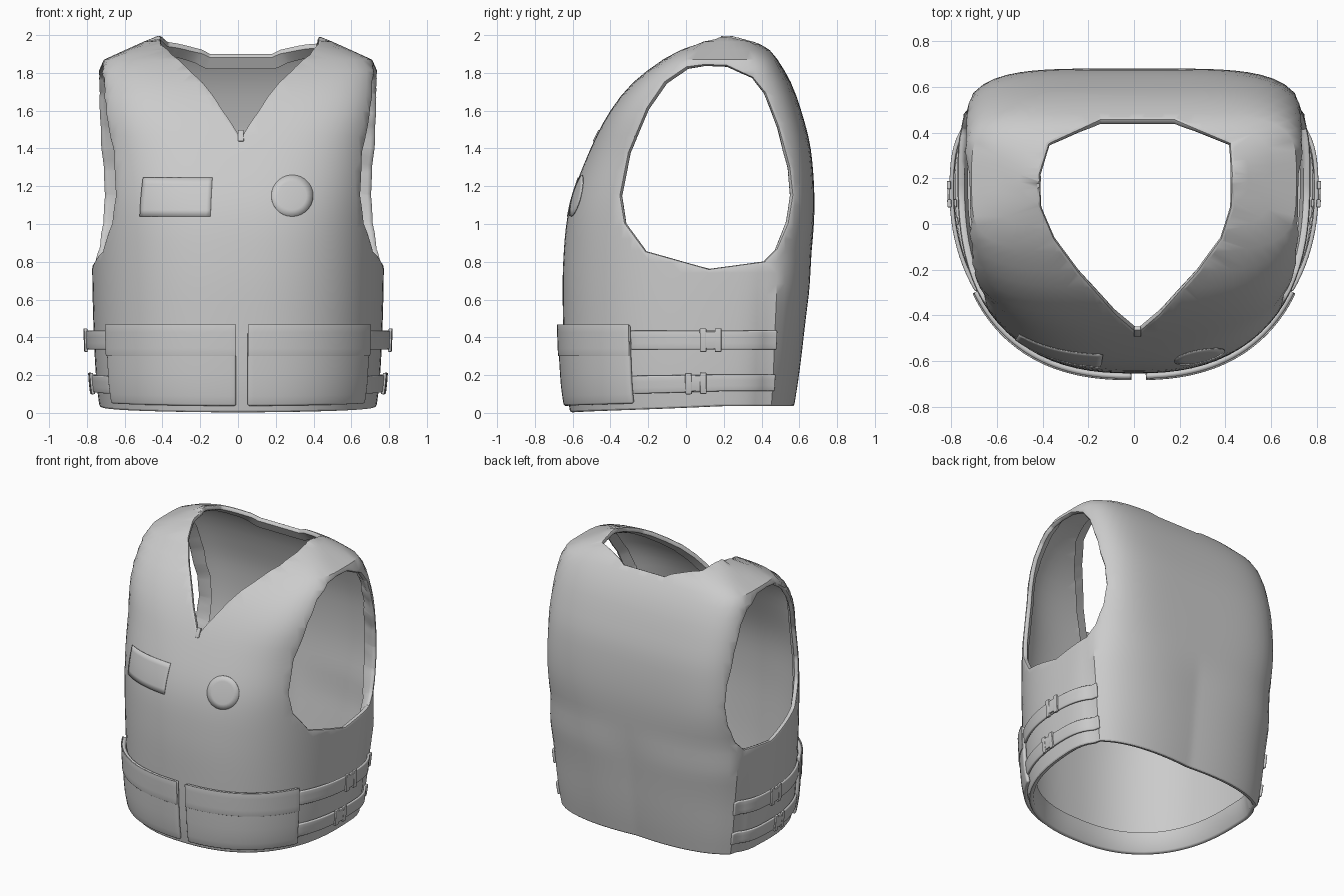
import bpy, bmesh, math
from mathutils import Vector

if "Cube" in bpy.data.objects:
    bpy.data.objects.remove(bpy.data.objects["Cube"])

YC = 0.2  # ring centre in y
# z, half width, front y, back y, front roundness, back roundness
ROWS = [(.012, .735, -.615, .565, 2.4, 2.9), (.15, .75, -.635, .585, 2.45, 2.9),
        (.45, .765, -.65, .62, 2.45, 3), (.8, .772, -.65, .66, 2.5, 3.6),
        (1.1, .765, -.615, .68, 2.7, 4.5), (1.4, .76, -.505, .66, 3.1, 4.7),
        (1.6, .755, -.40, .61, 3.8, 4.7), (1.75, .745, -.28, .555, 4.2, 4.5),
        (1.87, .71, -.125, .485, 4.5, 4.3), (1.92, .60, -.04, .445, 4, 4),
        (1.965, .50, .06, .38, 3.5, 3.5), (2.0, .415, .16, .29, 3, 3)]
SEAM = 0.34  # angle of the back panel edge


def section(z):
    z = min(max(z, ROWS[0][0]), ROWS[-1][0])
    i = 0
    while i < len(ROWS) - 2 and z > ROWS[i + 1][0]:
        i += 1
    a, b = ROWS[i], ROWS[i + 1]
    p, q = ROWS[max(i - 1, 0)], ROWS[min(i + 2, len(ROWS) - 1)]
    d = b[0] - a[0]
    t = (z - a[0]) / d
    out = []
    for k in range(1, 6):
        m0 = (b[k] - p[k]) / (b[0] - p[0]) * d
        m1 = (q[k] - a[k]) / (q[0] - a[0]) * d
        out.append((2*t**3 - 3*t*t + 1) * a[k] + (t**3 - 2*t*t + t) * m0
                   + (3*t*t - 2*t**3) * b[k] + (t**3 - t*t) * m1)
    return out


def surf(ang, z, off=0.0):
    """Point on the torso at an angle and height, pushed out by off."""
    hx, yf, yb, nf, nb = section(z)
    c, s = math.cos(ang), math.sin(ang)
    hy, n = (yb - YC, nb) if s > 0 else (YC - yf, nf)
    r = (abs(c / hx) ** n + abs(s / hy) ** n) ** (-1 / n) + off
    if s > math.sin(SEAM):  # raised back panel, strongest at its side edge
        r += .028 * min(1, max(0, (.85 - z) / .2)) * abs(c)
    lift = .035 * min(1, 1 + s) * max(0, 1 - z / .3)
    return Vector((r * c, YC + r * s, z + lift))


def front_ang(x, z):
    a = -math.pi / 2
    for _ in range(15):
        a = math.atan2(surf(a, z).y - YC, x)
    return a


def add_object(name, bm, angle=35):
    me = bpy.data.meshes.new(name)
    bm.to_mesh(me)
    bm.free()
    ob = bpy.data.objects.new(name, me)
    bpy.context.collection.objects.link(ob)
    smooth(ob, angle)
    return ob


def smooth(ob, angle):
    bpy.ops.object.select_all(action='DESELECT')
    ob.select_set(True)
    bpy.context.view_layer.objects.active = ob
    bpy.ops.object.shade_smooth_by_angle(angle=math.radians(angle))


def prism(name, pts, lo, hi, place):
    bm = bmesh.new()
    a = [bm.verts.new(place(p, lo)) for p in pts]
    b = [bm.verts.new(place(p, hi)) for p in pts]
    bm.faces.new(a)
    bm.faces.new(b)
    for i in range(len(pts)):
        j = (i + 1) % len(pts)
        bm.faces.new((a[i], a[j], b[j], b[i]))
    bmesh.ops.recalc_face_normals(bm, faces=bm.faces)
    for f in bm.faces:
        f.material_index = 1
    ob = add_object(name, bm)
    ob.hide_render = True
    return ob


# vest shell: closed loft first, openings cut afterwards
N = 96
zs = []
for lo, hi in zip(ROWS, ROWS[1:]):
    k = max(1, round((hi[0] - lo[0]) / .06))
    zs += [lo[0] + (hi[0] - lo[0]) * i / k for i in range(k)]
zs.append(2.0)
bm = bmesh.new()
rings = [[bm.verts.new(surf(2 * math.pi * (i + .5) / N, z)) for i in range(N)] for z in zs]
for r0, r1 in zip(rings, rings[1:]):
    for i in range(N):
        j = (i + 1) % N
        bm.faces.new((r0[i], r0[j], r1[j], r1[i]))
bm.faces.new(rings[0][::-1]).material_index = 1
bm.faces.new(rings[-1]).material_index = 1
vest = add_object("vest_shell", bm)

arm = [(.0, 1.842), (.1, 1.855), (.22, 1.85), (.36, 1.785), (.43, 1.70), (.50, 1.52),
       (.56, 1.30), (.575, 1.15), (.55, 1.0), (.49, .86), (.42, .79), (.12, .75),
       (-.22, .845), (-.335, 1.0), (-.36, 1.15), (-.315, 1.38), (-.215, 1.62), (-.12, 1.76)]
neck = [(.435, .07), (.44, .22), (.43, .36), (.18, .465), (-.15, .465), (-.38, .36),
        (-.425, .22), (-.42, .07), (-.36, -.07), (-.25, -.22), (-.09, -.40), (.015, -.49),
        (.12, -.40), (.28, -.22), (.39, -.07)]
cutters = [prism("armhole_cutter", arm, -2, 2, lambda p, d: (d, p[0], p[1])),
           prism("neck_cutter", neck, 1.2, 2.5, lambda p, d: (p[0], p[1], d))]
mats = [bpy.data.materials.new(n) for n in ("outer_tag", "cut_tag")]
for ob in [vest] + cutters:
    for m in mats:
        ob.data.materials.append(m)
for c in cutters:
    mod = vest.modifiers.new("cut", 'BOOLEAN')
    mod.object, mod.operation, mod.solver = c, 'DIFFERENCE', 'EXACT'
dg = bpy.context.evaluated_depsgraph_get()
bm = bmesh.new()
bm.from_mesh(bpy.data.meshes.new_from_object(vest.evaluated_get(dg)))
vest.modifiers.clear()
for c in cutters:
    bpy.data.objects.remove(c)

# open the holes, then fold every free edge back inside as a hem
bmesh.ops.delete(bm, geom=[f for f in bm.faces if f.material_index == 1], context='FACES')
bmesh.ops.remove_doubles(bm, verts=bm.verts, dist=.005)
bm.normal_update()
loops = []
for e in bm.edges:
    if e.is_boundary:
        l = e.link_loops[0]
        loops.append((l.vert, l.link_loop_next.vert))
norm = {v: sum((f.normal * f.calc_area() for f in v.link_faces), Vector()).normalized()
        for e in loops for v in e}
for _ in range(2):
    new = {v: n.copy() for v, n in norm.items()}
    for a, b in loops:
        new[a] += norm[b]
        new[b] += norm[a]
    norm = {v: n.normalized() for v, n in new.items()}
out = {v: Vector() for v in norm}
for a, b in loops:
    h = (b.co - a.co).cross(norm[a] + norm[b])
    out[a] += h
    out[b] += h
layers = {}
for v, n in norm.items():
    h = out[v].normalized()
    x, y, z = v.co
    back, deep = -.06, .045
    if z < .1:
        back, deep = -.12, .075
    elif abs(x) > .5 and y > .3 and z < 1.75:
        deep = .075
    layers[v] = [v] + [bm.verts.new(v.co + h * p - n * q)
                       for p, q in ((.009, .004), (.012, .016), (.006, .03), (back, deep))]
for a, b in loops:
    for k in range(4):
        bm.faces.new((layers[b][k], layers[a][k], layers[a][k + 1], layers[b][k + 1]))
bm.to_mesh(vest.data)
bm.free()
vest.data.materials.clear()
smooth(vest, 50)


def patch(name, a0, a1, z0, z1, off, thick, bow=0.0, bevel=0.0, nu=16, nv=6):
    """Curved panel lying on the torso."""
    bm = bmesh.new()
    g = [[bm.verts.new(surf(a0 + (a1 - a0) * i / nu, z0 + (z1 - z0) * j / nv,
                            off + thick + bow * math.sin(math.pi * i / nu)))
          for i in range(nu + 1)] for j in range(nv + 1)]
    for j in range(nv):
        for i in range(nu):
            bm.faces.new((g[j][i], g[j][i + 1], g[j + 1][i + 1], g[j + 1][i]))
    if a1 < a0:
        bmesh.ops.reverse_faces(bm, faces=bm.faces)
    ob = add_object(name, bm, 40)
    s = ob.modifiers.new("thickness", 'SOLIDIFY')
    s.thickness, s.offset = thick, -1
    if bevel:
        b = ob.modifiers.new("soft_edge", 'BEVEL')
        b.width, b.segments, b.limit_method = bevel, 3, 'ANGLE'
        b.angle_limit = math.radians(50)
    return ob


for side, sx, inner in (("left", 1, .05), ("right", -1, -.01)):
    def at(a):
        return a if sx > 0 else -math.pi - a
    edge = at(math.atan2(-.5, .70))
    # waist pouch with flap
    a0 = front_ang(inner, .25)
    patch("pouch_" + side, a0, edge, .035, .465, .002, .026, 0, .012, 24, 8)
    patch("pouch_flap_" + side, a0, edge, .30, .468, .026, .007, 0, .003, 24, 4)
    # side straps with buckles
    for k, (zc, yb, bow) in enumerate(((.385, .135, .024), (.14, .055, .012))):
        n = f"{side}_{k + 1}"
        patch("side_strap_" + n, edge, at(SEAM + .03), zc - .05, zc + .05, .002, .018, bow,
              .007, 20, 3)
        base = .012 + bow
        mid = math.atan2(yb - YC, .78)
        for part, d0, d1, hz, t in (("body", -.055, .055, .045, .016),
                                    ("front_bar", -.072, -.03, .062, .018),
                                    ("back_bar", .025, .068, .062, .018)):
            patch(f"buckle_{part}_{n}", at(mid + d0), at(mid + d1), zc - hz, zc + hz,
                  base, t, 0, .004, 4, 2)

# chest patches
patch("chest_patch", front_ang(-.51, 1.15), front_ang(-.14, 1.15), 1.04, 1.245, .003, .004)
bm = bmesh.new()
prev = None
for r in (.11, .075, .04):
    ring = []
    for i in range(28):
        t = 2 * math.pi * i / 28
        x, z = .285 + r * math.cos(t), 1.15 + r * math.sin(t)
        ring.append(bm.verts.new(surf(front_ang(x, z), z, .007)))
    if prev:
        for i in range(28):
            j = (i + 1) % 28
            bm.faces.new((prev[i], prev[j], ring[j], ring[i]))
    prev = ring
bm.faces.new(prev)
disc = add_object("round_badge", bm)
s = disc.modifiers.new("thickness", 'SOLIDIFY')
s.thickness, s.offset = .004, -1

# zip tab at the point of the neckline
ac = front_ang(.015, 1.47)
patch("zip_tab", ac - .022, ac + .022, 1.44, 1.50, -.012, .018, 0, .003, 2, 2)
